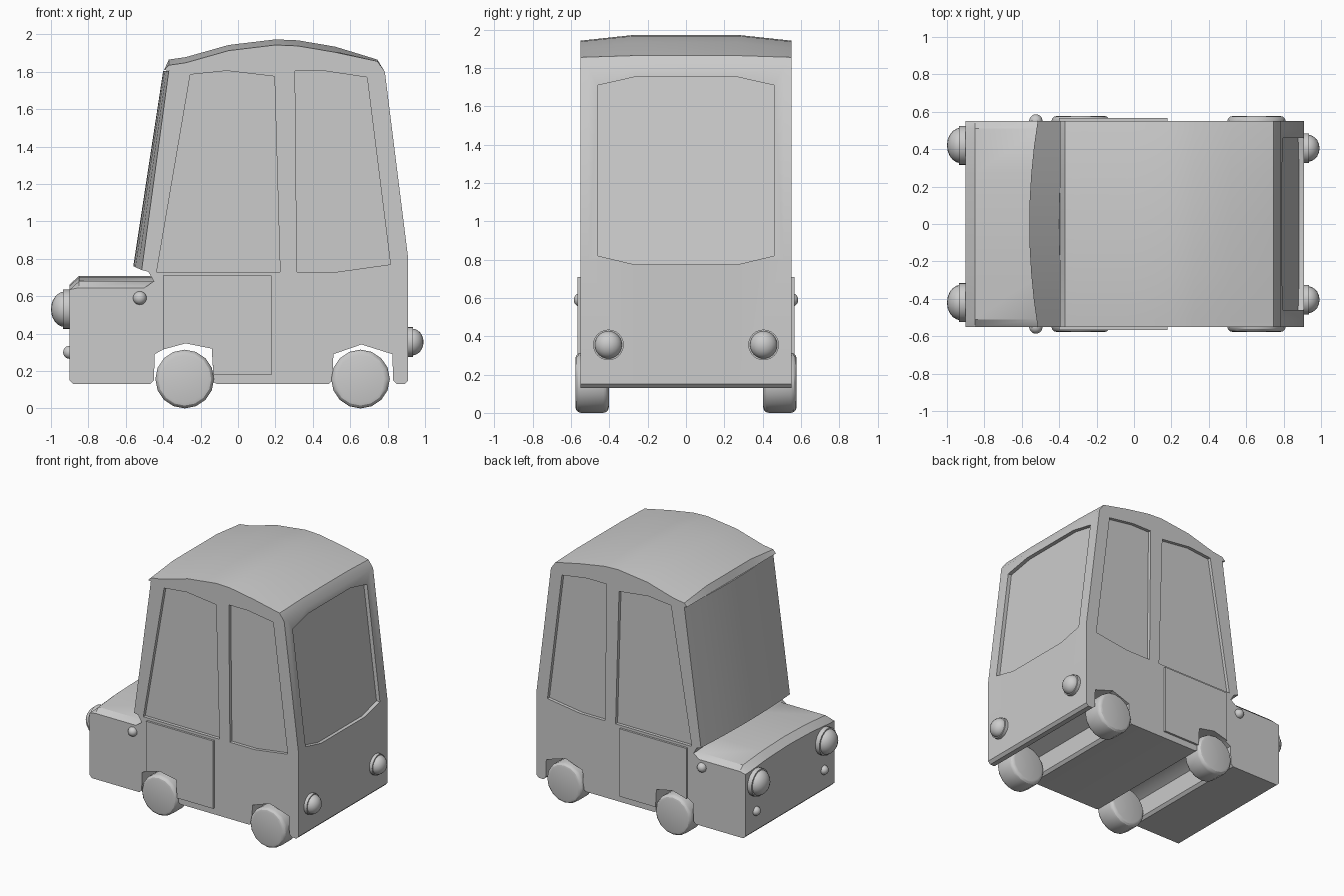
import bpy, bmesh, math
from mathutils import Matrix

if "Cube" in bpy.data.objects:
    bpy.data.objects.remove(bpy.data.objects["Cube"])


def make(name, bm):
    bmesh.ops.recalc_face_normals(bm, faces=bm.faces[:])
    me = bpy.data.meshes.new(name)
    bm.to_mesh(me)
    bm.free()
    ob = bpy.data.objects.new(name, me)
    bpy.context.collection.objects.link(ob)
    return ob


def loft(name, rings):
    """Closed skin through rings that all have the same point count."""
    bm = bmesh.new()
    rows = [[bm.verts.new(p) for p in r] for r in rings]
    n = len(rows[0])
    for a, b in zip(rows, rows[1:]):
        for i in range(n):
            j = (i + 1) % n
            bm.faces.new((a[i], a[j], b[j], b[i]))
    bm.faces.new(rows[0])
    bm.faces.new(rows[-1])
    return make(name, bm)


def side_prism(name, pts, y0, y1):
    return loft(name, [[(x, y, z) for x, z in pts] for y in (y0, y1)])


def cut(ob, cutter):
    mod = ob.modifiers.new("cut", "BOOLEAN")
    mod.operation = "DIFFERENCE"
    mod.solver = "EXACT"
    mod.object = cutter
    bpy.context.view_layer.objects.active = ob
    bpy.ops.object.modifier_apply(modifier=mod.name)
    bpy.data.objects.remove(cutter)


def disc(name, loc, r, depth, axis, seg, bevel):
    bm = bmesh.new()
    bmesh.ops.create_cone(bm, cap_ends=True, segments=seg, radius1=r, radius2=r, depth=depth)
    rims = [e for e in bm.edges if abs(e.verts[0].co.z - e.verts[1].co.z) < 1e-4]
    if bevel:
        bmesh.ops.bevel(bm, geom=rims, offset=bevel, segments=3, profile=0.5, affect="EDGES")
    rot = Matrix.Rotation(math.pi / 2, 4, "Y" if axis == "X" else "X")
    bmesh.ops.transform(bm, matrix=Matrix.Translation(loc) @ rot, verts=bm.verts[:])
    return make(name, bm)


def dome(name, loc, size):
    bm = bmesh.new()
    bmesh.ops.create_uvsphere(bm, u_segments=20, v_segments=12, radius=1)
    m = Matrix.Translation(loc) @ Matrix.Diagonal((*size, 1))
    bmesh.ops.transform(bm, matrix=m, verts=bm.verts[:])
    return make(name, bm)


HALF = 0.55
YS = [-0.55, -0.51, -0.27, 0, 0.27, 0.51, 0.55]
HOOD = {0.55: 0.645, 0.51: 0.68, 0.27: 0.70, 0: 0.708}
FRONT_ARCH = [(-0.13, 0.14), (-0.14, 0.32), (-0.28, 0.348), (-0.40, 0.315), (-0.445, 0.29), (-0.45, 0.15)]


def body_ring(y):
    """Side outline of the car at a given y."""
    h = HOOD[abs(y)]
    d = 0.03 * max(0, (abs(y) - 0.27) / 0.28)
    return [(x, y, z) for x, z in [
        (-0.88, 0.13), (-0.90, 0.15), (-0.90, max(0.635, h - 0.045)), (-0.85, h), (-0.50, h),
        (-0.45, max(h, 0.68)), (-0.485, 0.74), (-0.34, 1.80), (-0.395, 1.81),
        (-0.37, 1.865 - d), (-0.28, 1.878 - d), (-0.05, 1.943 - d), (0.2, 1.973 - d),
        (0.32, 1.968 - d), (0.52, 1.934 - d), (0.745, 1.865 - d * 0.3), (0.785, 1.80),
        (0.91, 0.80), (0.91, 0.15), (0.89, 0.13), (0.85, 0.13), (0.83, 0.15),
        (0.825, 0.29), (0.66, 0.342), (0.51, 0.29), (0.505, 0.15), (0.485, 0.13), (-0.11, 0.13),
        *FRONT_ARCH, (-0.47, 0.13)]]


# body shell with hood, cabin, roof and wheel channels
body = loft("body", [body_ring(y) for y in YS])

# recessed side windows
front_win = [(-0.435, 0.73), (0.225, 0.73), (0.195, 1.775), (-0.06, 1.805), (-0.255, 1.785)]
rear_win = [(0.315, 0.73), (0.53, 0.73), (0.815, 0.77), (0.69, 1.77), (0.47, 1.803), (0.305, 1.803)]
for s in (-1, 1):
    for pts in (front_win, rear_win):
        cut(body, side_prism("window_cutter", pts, s * (HALF - 0.025), s * 0.7))

# recessed rear window following the sloped back
back_win = [(-0.46, 0.82), (-0.27, 0.775), (0.27, 0.775), (0.46, 0.82),
            (0.46, 1.71), (0.26, 1.755), (-0.26, 1.755), (-0.46, 1.71)]
cut(body, loft("window_cutter", [
    [(0.88 - 0.125 * (z - 0.8), y, z) for y, z in back_win],
    [(1.1, y, z) for y, z in back_win]]))

# bowed windscreen plate
rings = []
for i in range(9):
    y = HALF * (i / 4 - 1)
    k = (y / HALF) ** 2
    rings.append([(-0.56 + 0.045 * k, y, 0.76 - 0.02 * k), (-0.40 + 0.03 * k, y, 1.805),
                  (-0.335, y, 1.805), (-0.475, y, 0.73)])
loft("windscreen", rings)

for s, side in ((-1, "right"), (1, "left")):
    # door panel, trimmed around the front wheel arch
    door = [(-0.40, 0.71), (0.18, 0.71), (0.18, 0.18), (-0.132, 0.18)] + FRONT_ARCH[1:4]
    side_prism("door_" + side, door, s * 0.53, s * 0.566)
    # wheels
    for end, x in (("front", -0.285), ("rear", 0.655)):
        disc(f"{end}_wheel_{side}", (x, s * 0.49, 0.157), 0.157, 0.175, "Y", 16, 0.03)
    # headlights, fog lights, tail lights and side markers
    disc("headlight_ring_" + side, (-0.905, s * 0.42, 0.53), 0.105, 0.06, "X", 24, 0)
    dome("headlight_" + side, (-0.925, s * 0.42, 0.53), (0.075, 0.095, 0.095))
    dome("fog_light_" + side, (-0.90, s * 0.42, 0.30), (0.035, 0.035, 0.035))
    disc("tail_light_ring_" + side, (0.91, s * 0.405, 0.355), 0.08, 0.05, "X", 24, 0)
    dome("tail_light_" + side, (0.93, s * 0.405, 0.355), (0.062, 0.072, 0.072))
    dome("side_marker_" + side, (-0.525, s * HALF, 0.59), (0.036, 0.036, 0.036))

# smooth shading with crisp edges
for ob in bpy.data.objects:
    ob.select_set(True)
bpy.context.view_layer.objects.active = body
bpy.ops.object.shade_smooth_by_angle(angle=math.radians(30))
